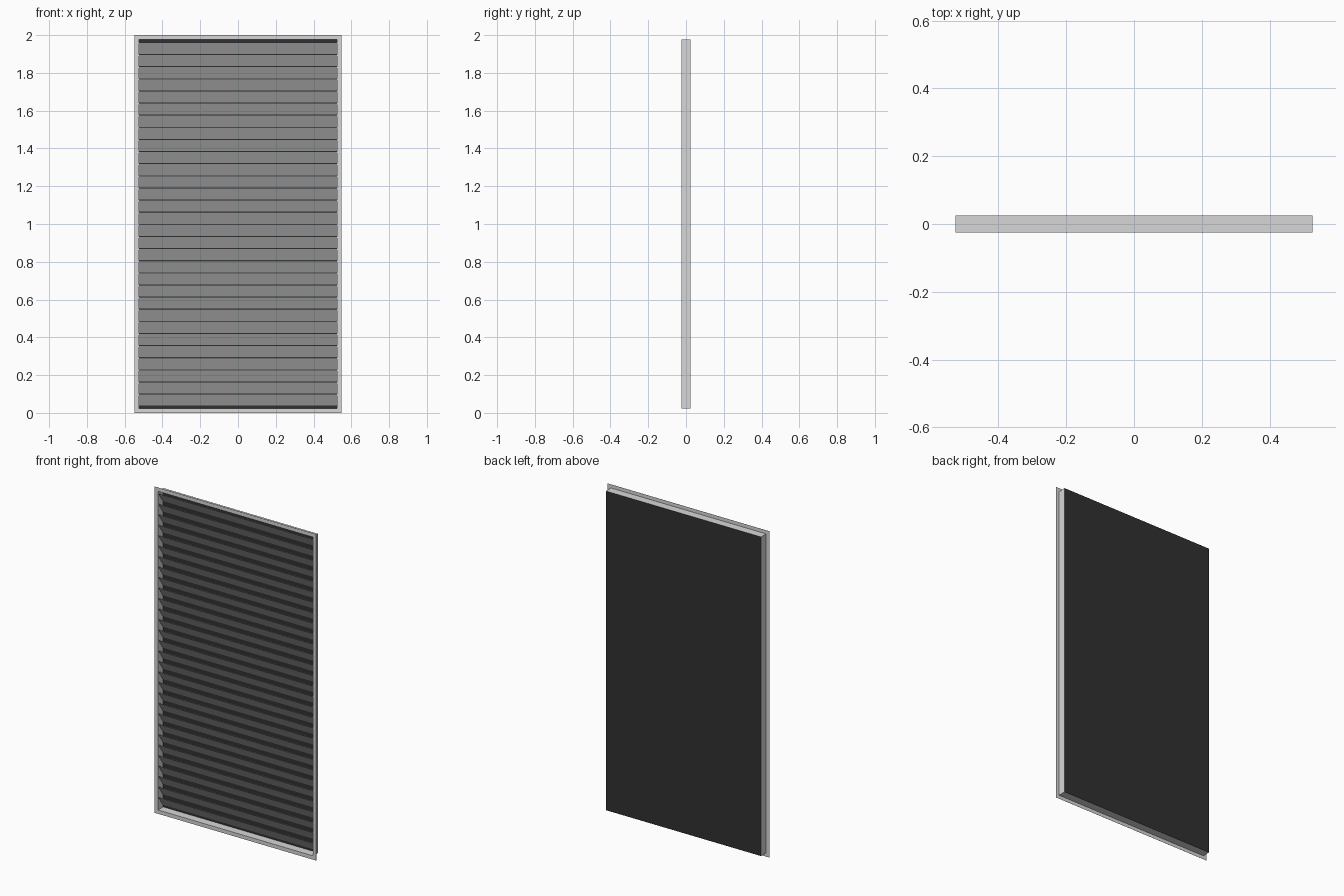
import bpy, math
from mathutils import Matrix, Vector
import bmesh

cube = bpy.data.objects.get("Cube")
if cube:
    bpy.data.objects.remove(cube, do_unlink=True)


def material(name, r, g, b):
    m = bpy.data.materials.new(name)
    m.use_nodes = True
    m.diffuse_color = (r, g, b, 1)
    m.node_tree.nodes["Principled BSDF"].inputs["Base Color"].default_value = (r, g, b, 1)
    return m


def build(name, boxes, mat, tilt=0.0):
    """Object made of boxes, each given as a low and a high corner."""
    bm = bmesh.new()
    for low, high in boxes:
        low, high = Vector(low), Vector(high)
        place = Matrix.Translation((low + high) / 2)
        turn = Matrix.Rotation(tilt, 4, 'X')
        bmesh.ops.create_cube(bm, size=1, matrix=place @ turn @ Matrix.Diagonal((*(high - low), 1)))
    mesh = bpy.data.meshes.new(name)
    bm.to_mesh(mesh)
    bm.free()
    mesh.materials.append(mat)
    obj = bpy.data.objects.new(name, mesh)
    bpy.context.collection.objects.link(obj)
    return obj


def ring(half_w, half_h, wide, y0, y1):
    """Four bars around a rectangle, centred at mid height."""
    w, h = half_w, half_h
    boxes = []
    for s in (-1, 1):
        xs = sorted((s * w, s * (w - wide)))
        zs = sorted((1 + s * h, 1 + s * (h - wide)))
        boxes.append(((xs[0], y0, 1 - h), (xs[1], y1, 1 + h)))
        boxes.append(((wide - w, y0, zs[0]), (w - wide, y1, zs[1])))
    return boxes


metal = material("light grey metal", 0.67, 0.685, 0.67)
black = material("near black backing", 0.03, 0.03, 0.03)

HALF_W, LIP, FRONT, BACK = 0.548, 0.022, -0.025, 0.025
SHEET, FOIL = 0.0015, 0.0005
duct_w, duct_h = HALF_W - LIP, 1 - LIP

# Front flange, shallow duct and closed back
build("front_flange", ring(HALF_W, 1, LIP + SHEET, FRONT, FRONT + FOIL), metal)
build("duct_walls", ring(duct_w, duct_h, SHEET, FRONT + FOIL, BACK - FOIL), metal)
build("back_panel", [((-duct_w, BACK - FOIL, 1 - duct_h), (duct_w, BACK, 1 + duct_h))], black)

# Louvre slats, leaning forward at the top
COUNT, PITCH, DEPTH, RISE = 30, 0.0642, 0.042, 0.061
length = math.hypot(DEPTH, RISE)
half_x = duct_w - SHEET
slat = build("louvre_slats",
             [((-half_x, -SHEET / 2, -length / 2), (half_x, SHEET / 2, length / 2))],
             metal, math.atan2(DEPTH, RISE))
slat.location.z = 1 - PITCH * (COUNT - 1) / 2
array = slat.modifiers.new("repeat", 'ARRAY')
array.count = COUNT
array.use_relative_offset = False
array.use_constant_offset = True
array.constant_offset_displace = (0, 0, PITCH)
